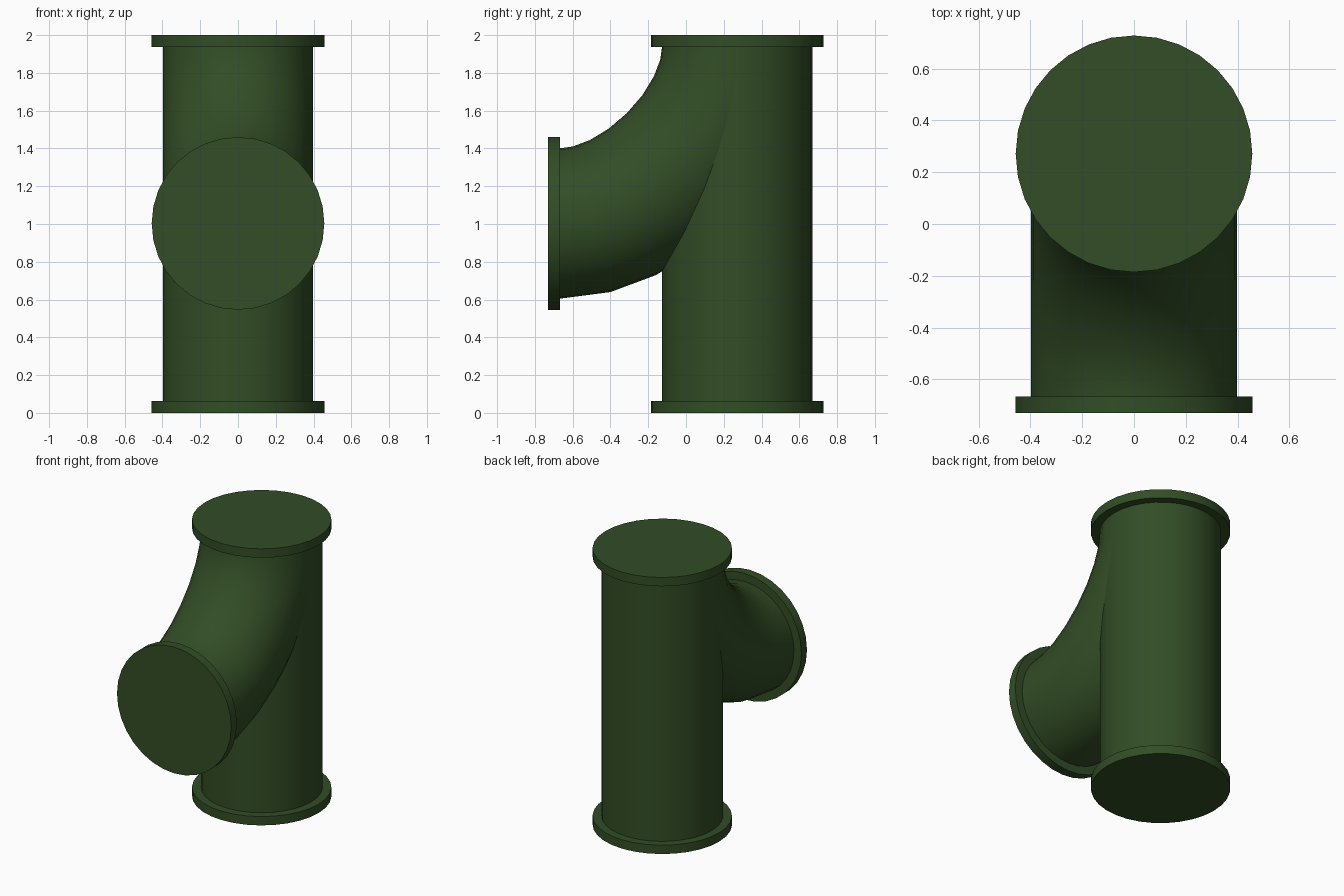
import bpy, bmesh, math
from mathutils import Matrix, Vector

if "Cube" in bpy.data.objects:
    bpy.data.objects.remove(bpy.data.objects["Cube"])

SIDES = 32
R_PIPE, R_FLANGE, T = 0.398, 0.457, 0.064
CY = 0.271            # y of the upright pipe axis
Y_FRONT = -0.73       # front face of the branch flange

green = bpy.data.materials.new("dark_green")
green.diffuse_color = (0.032, 0.074, 0.019, 1)
green.use_nodes = True
green.node_tree.nodes["Principled BSDF"].inputs["Base Color"].default_value = green.diffuse_color


def finish(name, bm):
    bmesh.ops.recalc_face_normals(bm, faces=bm.faces)
    me = bpy.data.meshes.new(name)
    bm.to_mesh(me)
    bm.free()
    me.materials.append(green)
    ob = bpy.data.objects.new(name, me)
    bpy.context.collection.objects.link(ob)
    bpy.ops.object.select_all(action='DESELECT')
    ob.select_set(True)
    bpy.context.view_layer.objects.active = ob
    bpy.ops.object.shade_smooth_by_angle(angle=math.radians(35))
    return ob


def sweep(name, stations, radius):
    """Capped round tube through (y, z, tilt) stations; tilt 0 faces along y, 90 degrees along z."""
    bm = bmesh.new()
    rings = []
    for y, z, tilt in stations:
        out = Vector((0, -math.sin(tilt), math.cos(tilt)))
        ring = []
        for i in range(SIDES):
            a = 2 * math.pi * i / SIDES
            p = Vector((radius * math.sin(a), y, z)) + out * radius * math.cos(a)
            ring.append(bm.verts.new(p))
        rings.append(ring)
    for a, b in zip(rings, rings[1:]):
        for i in range(SIDES):
            j = (i + 1) % SIDES
            bm.faces.new((a[i], a[j], b[j], b[i]))
    bm.faces.new(rings[0])
    bm.faces.new(rings[-1])
    return finish(name, bm)


UP = math.pi / 2

# Upright pipe and its two end flanges
sweep("main_pipe", [(CY, T, UP), (CY, 2 - T, UP)], R_PIPE)
sweep("bottom_flange", [(CY, 0, UP), (CY, T, UP)], R_FLANGE)
sweep("top_flange", [(CY, 2 - T, UP), (CY, 2, UP)], R_FLANGE)

# Curved branch: a bezier bend from the front opening up into the top of the pipe
y0, z0 = Y_FRONT + T, 1.003
dy, dz, h = CY - y0, 2 - T - z0, 0.44
stations = []
for k in range(9):
    t = k / 8
    s = 1 - t
    y = y0 + 3 * s * s * t * h + 3 * s * t * t * dy + t ** 3 * dy
    z = z0 + 3 * s * t * t * (dz - h) + t ** 3 * dz
    vy = s * s * h + 2 * s * t * (dy - h)
    vz = 2 * s * t * (dz - h) + t * t * h
    stations.append((y, z, math.atan2(vz, vy)))
sweep("curved_branch", stations, R_PIPE)

# Front flange of the branch
sweep("branch_flange", [(Y_FRONT, z0, 0), (y0, z0, 0)], R_FLANGE)
